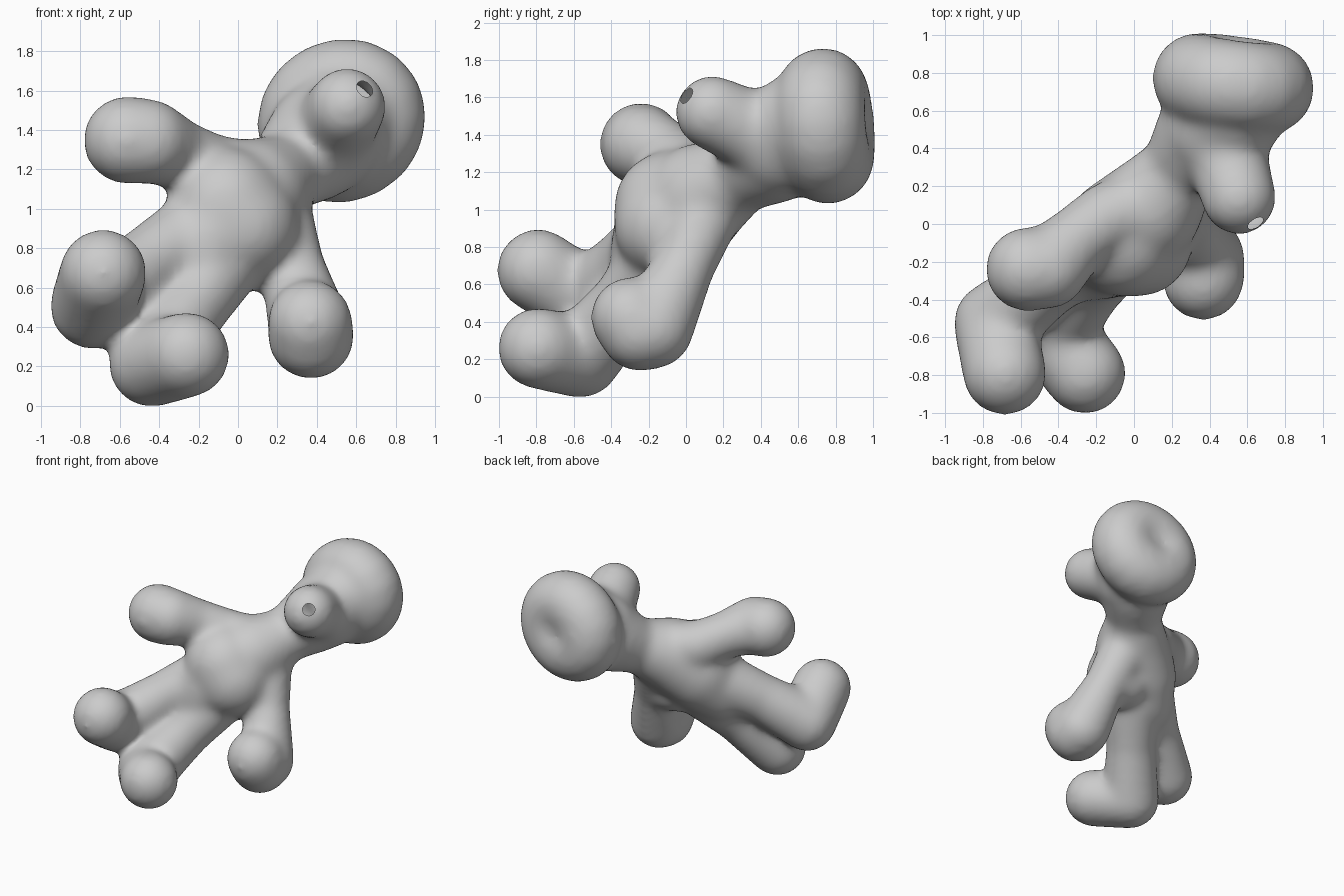
import bpy
import bmesh
from math import cos, sin, tau
from mathutils import Vector, Matrix

cube = bpy.data.objects.get("Cube")
if cube:
    bpy.data.objects.remove(cube, do_unlink=True)

# Single flat grey material
grey = bpy.data.materials.new("plain_grey")
grey.use_nodes = True
colour = (0.6, 0.6, 0.6, 1.0)
grey.diffuse_color = colour
bsdf = next(n for n in grey.node_tree.nodes if n.type == 'BSDF_PRINCIPLED')
bsdf.inputs["Base Color"].default_value = colour
bsdf.inputs["Roughness"].default_value = 0.7

INFLATE = 0.014   # offsets the shrinkage from smoothing


def add_chain(bm, *stations):
    """Fill the space between (x, y, z, radius) stations with spheres."""
    for a, b in zip(stations, stations[1:]):
        pa, pb = Vector(a[:3]), Vector(b[:3])
        steps = max(2, int((pb - pa).length / 0.03))
        for i in range(steps + 1):
            t = i / steps
            radius = a[3] + (b[3] - a[3]) * t + INFLATE
            bmesh.ops.create_icosphere(
                bm, subdivisions=3, radius=radius,
                matrix=Matrix.Translation(pa.lerp(pb, t)))


bm = bmesh.new()

# Torso from hips to neck, with a fuller belly
add_chain(bm, (-0.19, -0.15, 0.78, 0.24), (-0.07, -0.06, 0.94, 0.30),
          (0.08, 0.08, 1.07, 0.27), (0.24, 0.29, 1.18, 0.19),
          (0.38, 0.48, 1.30, 0.26))
add_chain(bm, (-0.06, -0.08, 1.01, 0.29), (0.02, -0.09, 0.91, 0.28))

# Right arm and hand
add_chain(bm, (0.0, 0.08, 1.15, 0.19), (-0.14, 0.04, 1.19, 0.175),
          (-0.31, -0.08, 1.28, 0.165), (-0.46, -0.23, 1.34, 0.205),
          (-0.565, -0.235, 1.345, 0.213))

# Left arm and hand, with the web below the arm
add_chain(bm, (0.18, 0.12, 1.0, 0.18), (0.28, 0.0, 0.70, 0.15),
          (0.37, -0.17, 0.36, 0.205), (0.37, -0.24, 0.35, 0.21),
          (0.365, -0.29, 0.42, 0.205))
add_chain(bm, (0.10, 0.0, 0.76, 0.17), (0.20, 0.01, 0.75, 0.16))

# Legs from hip through knee and heel to toe, right then left
add_chain(bm, (-0.26, -0.15, 0.84, 0.20), (-0.47, -0.31, 0.71, 0.175),
          (-0.74, -0.52, 0.50, 0.207), (-0.685, -0.785, 0.67, 0.212))
add_chain(bm, (-0.09, -0.13, 0.72, 0.20), (-0.24, -0.32, 0.49, 0.175),
          (-0.44, -0.56, 0.205, 0.207), (-0.26, -0.785, 0.255, 0.207))

# Snout
add_chain(bm, (0.44, 0.50, 1.36, 0.25), (0.50, 0.33, 1.43, 0.20),
          (0.555, 0.145, 1.515, 0.187))

# Skull: a rounded, slightly turned ring around a solid core
ring = [(0.525 + 0.19 * cos(a), 0.75 - 0.025 * cos(a) - 0.012 * sin(a),
         1.443 + 0.178 * sin(a) + 0.02 * cos(a), 0.23)
        for a in (tau * i / 16 for i in range(17))]
add_chain(bm, *ring)
add_chain(bm, (0.43, 0.52, 1.35, 0.28), (0.52, 0.60, 1.44, 0.27),
          (0.53, 0.71, 1.45, 0.24))

mesh = bpy.data.meshes.new("soft_figure")
bm.to_mesh(mesh)
bm.free()
figure = bpy.data.objects.new("soft_figure", mesh)
bpy.context.collection.objects.link(figure)
bpy.ops.object.select_all(action='DESELECT')
figure.select_set(True)
bpy.context.view_layer.objects.active = figure

# Fuse the limbs into one skin and soften the joins
remesh = figure.modifiers.new("fuse", 'REMESH')
remesh.mode = 'VOXEL'
remesh.voxel_size = 0.024
smooth = figure.modifiers.new("soften", 'SMOOTH')
smooth.factor = 0.5
smooth.iterations = 32
for name in ("fuse", "soften"):
    bpy.ops.object.modifier_apply(modifier=name)

# Centre the figure and stand it on the ground
mesh = figure.data
low = Vector([min(v.co[i] for v in mesh.vertices) for i in range(3)])
high = Vector([max(v.co[i] for v in mesh.vertices) for i in range(3)])
base = Vector(((low.x + high.x) / 2, (low.y + high.y) / 2, low.z))
mesh.transform(Matrix.Translation(-base))

# Small round opening at the tip of the snout
HOLE_RADIUS = 0.047
bm = bmesh.new()
bm.from_mesh(mesh)
target = Vector((0.65, -0.01, 1.61))
tip = min(bm.verts, key=lambda v: (v.co - target).length).co.copy()
hole = [f for f in bm.faces
        if (f.calc_center_median() - tip).length < HOLE_RADIUS]
bmesh.ops.delete(bm, geom=hole, context='FACES')
for v in bm.verts:
    if v.is_boundary:
        v.co = tip + (v.co - tip).normalized() * HOLE_RADIUS
bm.to_mesh(mesh)
bm.free()

mesh.materials.clear()
mesh.materials.append(grey)
for poly in mesh.polygons:
    poly.material_index = 0
    poly.use_smooth = True
